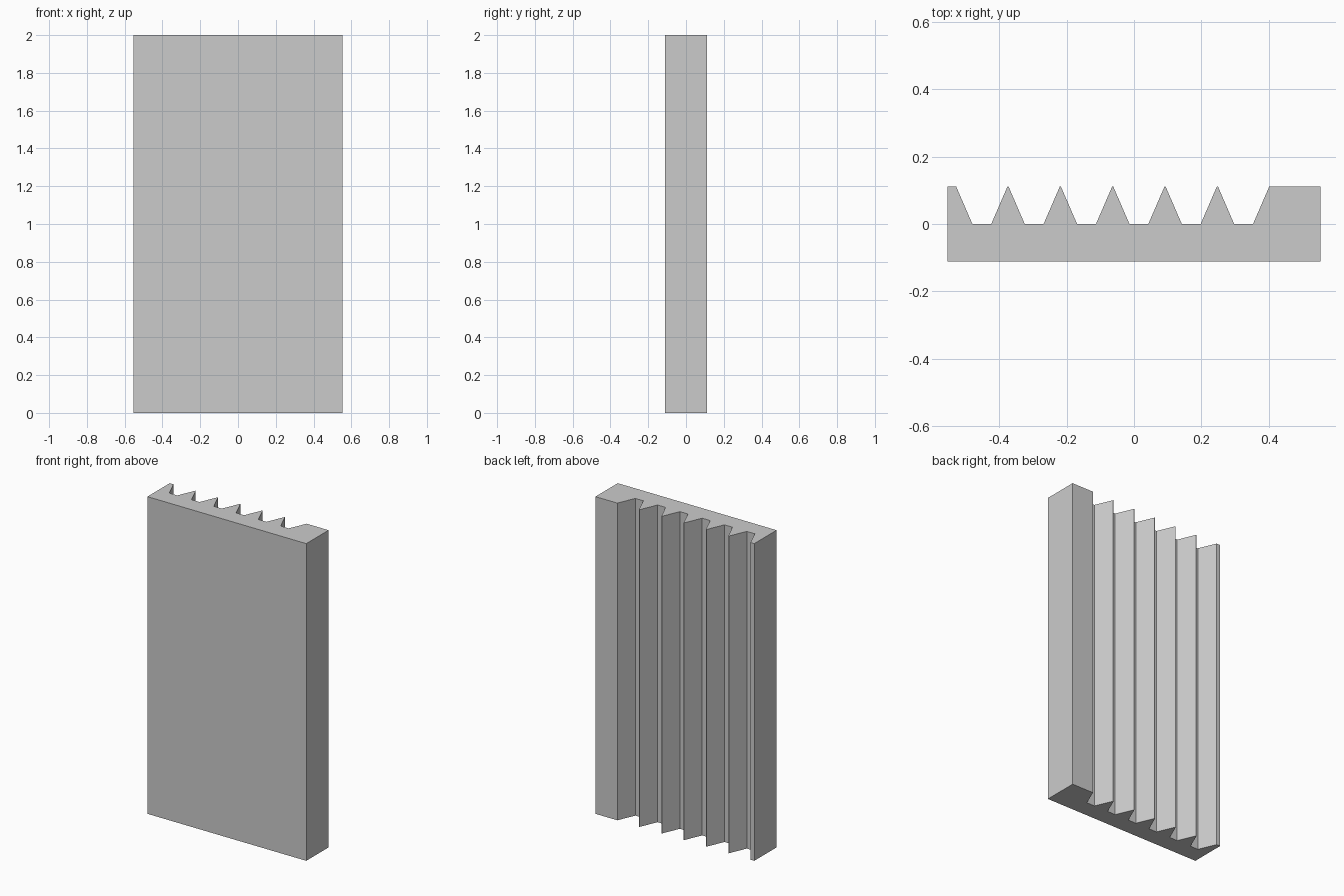
import bpy
import bmesh

cube = bpy.data.objects.get("Cube")
if cube:
    bpy.data.objects.remove(cube, do_unlink=True)

HALF_W, HALF_D, HEIGHT = 0.554, 0.111, 2.0
GROOVES, PITCH = 6, 0.1555
FIRST_GROOVE = -0.528

# Grey material
grey = bpy.data.materials.new("plain_grey")
grey.use_nodes = True
colour = (0.6, 0.6, 0.6, 1)
grey.diffuse_color = colour
grey.node_tree.nodes["Principled BSDF"].inputs["Base Color"].default_value = colour

# Cross-section: flat front, tapered grooves along the back
profile = [(HALF_W, HALF_D), (HALF_W, -HALF_D), (-HALF_W, -HALF_D), (-HALF_W, HALF_D)]
for i in range(GROOVES):
    x = FIRST_GROOVE + i * PITCH
    profile += [(x, HALF_D), (x + 0.048, 0), (x + 0.104, 0), (x + 0.152, HALF_D)]

# Extrude the cross-section to full height
bm = bmesh.new()
base = bm.faces.new([bm.verts.new((x, y, 0)) for x, y in profile])
extruded = bmesh.ops.extrude_face_region(bm, geom=[base], use_keep_orig=True)
top = [v for v in extruded["geom"] if isinstance(v, bmesh.types.BMVert)]
bmesh.ops.translate(bm, verts=top, vec=(0, 0, HEIGHT))
bmesh.ops.recalc_face_normals(bm, faces=bm.faces)

mesh = bpy.data.meshes.new("grooved_panel")
bm.to_mesh(mesh)
bm.free()
mesh.materials.append(grey)
panel = bpy.data.objects.new("grooved_panel", mesh)
bpy.context.collection.objects.link(panel)
